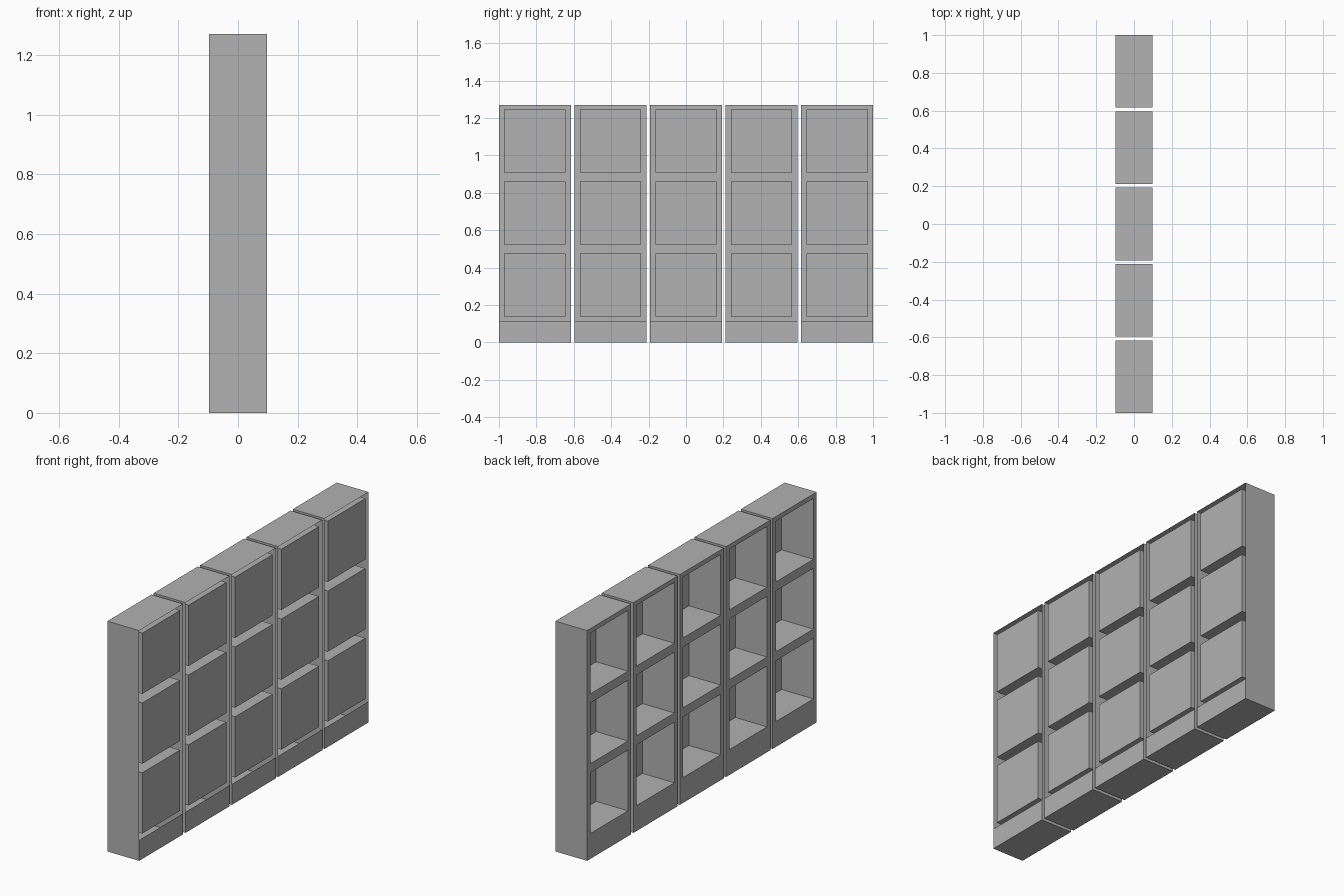
import bpy
import bmesh
from mathutils import Vector

if "Cube" in bpy.data.objects:
    bpy.data.objects.remove(bpy.data.objects["Cube"], do_unlink=True)

# Main sizes
UNITS = 5
DEPTH, WIDTH, HEIGHT = 0.194, 0.384, 1.27
PITCH = (2 - WIDTH) / (UNITS - 1)
MARGIN = 0.028
PLINTH = 0.115
CUBBY_BOTTOMS = (0.14, 0.525, 0.91)
CUBBY_HEIGHT = 0.335

grey = bpy.data.materials.new("plain grey")
grey.use_nodes = True
grey.diffuse_color = (0.445, 0.445, 0.445, 1)
grey.node_tree.nodes["Principled BSDF"].inputs["Base Color"].default_value = grey.diffuse_color


def cut(bm, point, normal):
    """Score the whole shell along a plane."""
    bmesh.ops.bisect_plane(bm, geom=bm.verts[:] + bm.edges[:] + bm.faces[:],
                           plane_co=point, plane_no=normal)


def is_cubby(face):
    c = face.calc_center_median()
    in_row = any(b < c.z < b + CUBBY_HEIGHT for b in CUBBY_BOTTOMS)
    return face.normal.x < -0.9 and abs(c.y) < WIDTH / 2 - MARGIN and in_row


def shelf_mesh():
    bm = bmesh.new()
    bmesh.ops.create_cube(bm, size=1)
    bmesh.ops.scale(bm, verts=bm.verts, vec=(DEPTH, WIDTH, HEIGHT))
    bmesh.ops.translate(bm, verts=bm.verts, vec=(0, 0, HEIGHT / 2))

    # Score the cubby openings and the plinth
    for side in (-1, 1):
        cut(bm, (0, side * (WIDTH / 2 - MARGIN), 0), (0, 1, 0))
    cut(bm, (0, 0, PLINTH), (0, 0, 1))
    for bottom in CUBBY_BOTTOMS:
        cut(bm, (0, 0, bottom), (0, 0, 1))
        cut(bm, (0, 0, bottom + CUBBY_HEIGHT), (0, 0, 1))
    bm.normal_update()

    # Leave the rear side open above the plinth
    rear = [f for f in bm.faces
            if f.normal.x > 0.9 and f.calc_center_median().z > PLINTH]
    bmesh.ops.delete(bm, geom=rear, context='FACES')

    # Push the cubbies through the full depth
    openings = [f for f in bm.faces if is_cubby(f)]
    pushed = bmesh.ops.extrude_discrete_faces(bm, faces=openings)["faces"]
    for face in pushed:
        bmesh.ops.translate(bm, verts=face.verts, vec=Vector((DEPTH, 0, 0)))

    mesh = bpy.data.meshes.new("shelf_unit")
    bm.to_mesh(mesh)
    bm.free()
    mesh.materials.append(grey)
    return mesh


# Row of identical shelf units
shelf = shelf_mesh()
for i in range(UNITS):
    unit = bpy.data.objects.new(f"shelf_unit_{i + 1}", shelf)
    unit.location.y = (i - (UNITS - 1) / 2) * PITCH
    bpy.context.collection.objects.link(unit)
